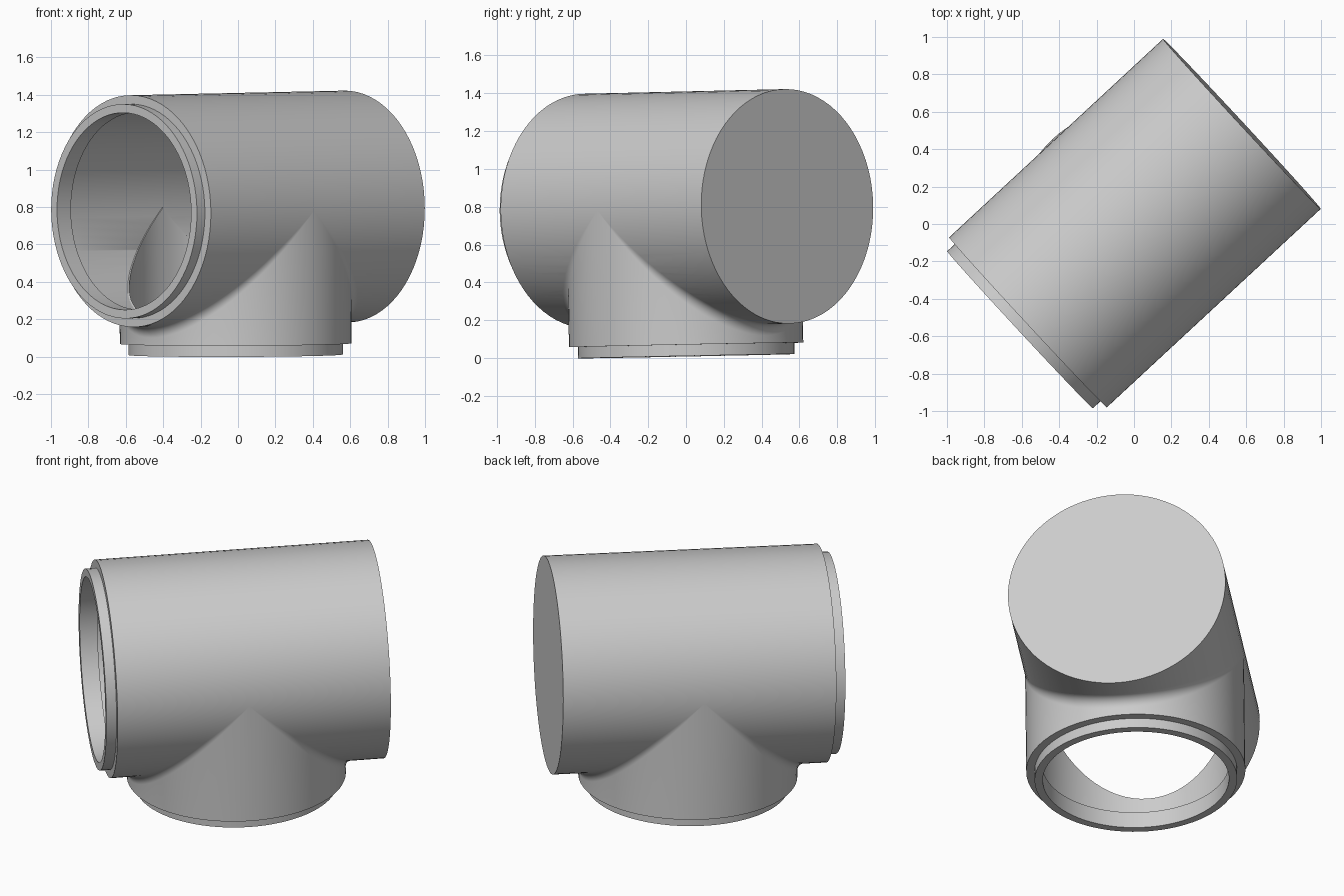
import bpy, bmesh
from math import cos, sin, pi, radians
from mathutils import Vector, Matrix

cube = bpy.data.objects.get("Cube")
if cube:
    bpy.data.objects.remove(cube, do_unlink=True)

SEG = 80
OUTER, LIP, BORE = 0.62, 0.573, 0.527   # body, lip and rim radii
FILLET = 0.06
BRANCH_X = -0.02                        # branch position along the body

# One plain grey for the whole fitting
grey = bpy.data.materials.new("plain grey")
grey.use_nodes = True
grey.diffuse_color = (0.6, 0.6, 0.6, 1)
grey.node_tree.nodes["Principled BSDF"].inputs["Base Color"].default_value = (0.6, 0.6, 0.6, 1)

# Local frame: X runs along the body, Z along the branch, slightly tilted
axis = Vector((0.733, 0.68, 0.0158)).normalized()
side = Vector((-0.003, -0.02, 1)).cross(axis).normalized()
up = axis.cross(side)
FRAME = Matrix.Translation((0, 0, 0.79)) @ Matrix((axis, side, up)).transposed().to_4x4()


def rings_to_object(name, rings, closed):
    """Skin a list of point rings into an object."""
    bm = bmesh.new()
    loops = [[bm.verts.new(p) for p in ring] for ring in rings]
    pairs = list(zip(loops, loops[1:]))
    if closed:
        pairs.append((loops[-1], loops[0]))
    else:
        bm.faces.new(loops[0])
        bm.faces.new(loops[-1])
    for a, b in pairs:
        for i in range(SEG):
            j = (i + 1) % SEG
            bm.faces.new((a[i], a[j], b[j], b[i]))
    bmesh.ops.remove_doubles(bm, verts=bm.verts, dist=1e-5)
    bmesh.ops.recalc_face_normals(bm, faces=bm.faces)
    mesh = bpy.data.meshes.new(name)
    bm.to_mesh(mesh)
    bm.free()
    mesh.materials.append(grey)
    obj = bpy.data.objects.new(name, mesh)
    bpy.context.collection.objects.link(obj)
    obj.matrix_world = FRAME
    return obj


def activate(obj):
    bpy.ops.object.select_all(action='DESELECT')
    obj.select_set(True)
    bpy.context.view_layer.objects.active = obj


angles = [2 * pi * i / SEG for i in range(SEG)]


def body_ring(x, r):
    return [Vector((x, r * cos(a), r * sin(a))) for a in angles]


def branch_ring(r, z=None):
    """Ring around the branch axis; without z it follows the body's curve."""
    return [Vector((BRANCH_X + r * cos(a), r * sin(a),
                    -r * abs(cos(a)) if z is None else z)) for a in angles]


def fillet_ring(t):
    """Rolling-ball fillet: t = 0 touches the body, t = 1 the branch."""
    ring, c = [], OUTER + FILLET
    for a in angles:
        centre = Vector((BRANCH_X + c * cos(a), c * sin(a), -c * abs(cos(a))))
        to_body = Vector((0, -sin(a), abs(cos(a))))
        to_branch = Vector((-cos(a), -sin(a), 0))
        ring.append(centre + FILLET * to_body.lerp(to_branch, t).normalized())
    return ring


# Main body: hollow, capped at one end, stepped lip at the other
profile = [(0.74, LIP), (-0.73, LIP), (-0.73, BORE), (-0.831, BORE),
           (-0.831, LIP), (-0.773, LIP), (-0.773, OUTER), (0.787, OUTER)]
body = rings_to_object("main_body", [body_ring(x, r) for x, r in profile], False)

# Opening through the body into the branch
cutter = rings_to_object("branch_opening_cutter",
                         [branch_ring(0.57, -1), branch_ring(0.57, 0)], False)
cutter.hide_render = True
cut = body.modifiers.new("opening", 'BOOLEAN')
cut.operation = 'DIFFERENCE'
cut.solver = 'EXACT'
cut.object = cutter
activate(body)
bpy.ops.object.modifier_apply(modifier=cut.name)
bpy.data.objects.remove(cutter, do_unlink=True)

# Branch: filleted collar, stepped lip and hollow bore
steps = [(OUTER, -0.72), (LIP, -0.72), (LIP, -0.78), (BORE, -0.78),
         (BORE, -0.68), (0.568, -0.68), (0.568, None)]
rings = [fillet_ring(i / 8) for i in range(9)]
rings += [branch_ring(r, z) for r, z in steps]
branch = rings_to_object("branch_pipe", rings, True)

for obj in (body, branch):
    activate(obj)
    bpy.ops.object.shade_smooth_by_angle(angle=radians(30))
